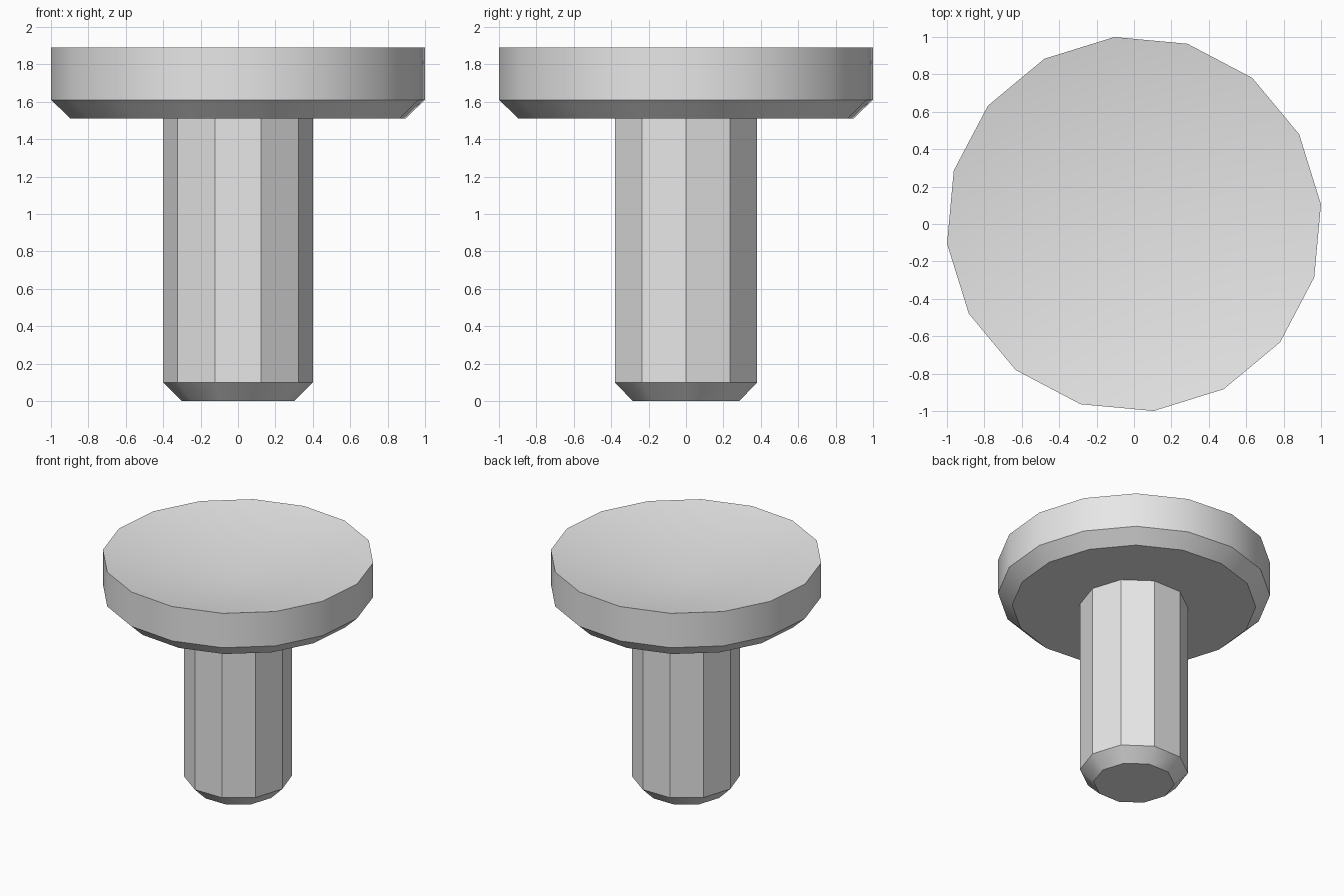
import bpy, bmesh, math

if "Cube" in bpy.data.objects:
    bpy.data.objects.remove(bpy.data.objects["Cube"])

grey = bpy.data.materials.new("plain grey")
grey.use_nodes = True
grey.diffuse_color = (0.8, 0.8, 0.8, 1)
grey.node_tree.nodes["Principled BSDF"].inputs["Base Color"].default_value = (0.8, 0.8, 0.8, 1)


def turned_part(name, rings, sides, turn=0.0, centre_z=None):
    """Solid of stacked polygon rings (radius, z); the top is flat or dished to centre_z."""
    bm = bmesh.new()
    loops = []
    for radius, z in rings:
        angles = [turn + math.tau * i / sides for i in range(sides)]
        loops.append([bm.verts.new((radius * math.cos(a), radius * math.sin(a), z)) for a in angles])
    for low, high in zip(loops, loops[1:]):
        for i in range(sides):
            j = (i + 1) % sides
            bm.faces.new((low[i], low[j], high[j], high[i]))
    bm.faces.new(loops[0][::-1])
    top = bm.faces.new(loops[-1])
    if centre_z is not None:
        middle = bmesh.ops.poke(bm, faces=[top])["verts"][0]
        middle.co = (0, 0, centre_z)
    bmesh.ops.recalc_face_normals(bm, faces=bm.faces)
    mesh = bpy.data.meshes.new(name)
    bm.to_mesh(mesh)
    bm.free()
    mesh.materials.append(grey)
    part = bpy.data.objects.new(name, mesh)
    bpy.context.collection.objects.link(part)
    bpy.ops.object.select_all(action='DESELECT')
    part.select_set(True)
    bpy.context.view_layer.objects.active = part
    bpy.ops.object.shade_smooth_by_angle(angle=math.radians(30))
    return part


# Ten-sided stem with a chamfered foot
turned_part("stem", [(0.3, 0), (0.4, 0.1), (0.4, 1.52)], 10)

# Sixteen-sided head with a chamfered underside and a dished top
turned_part("head", [(0.9, 1.51), (1.005, 1.61), (1.005, 1.89)], 16,
            turn=math.radians(6), centre_z=1.71)
